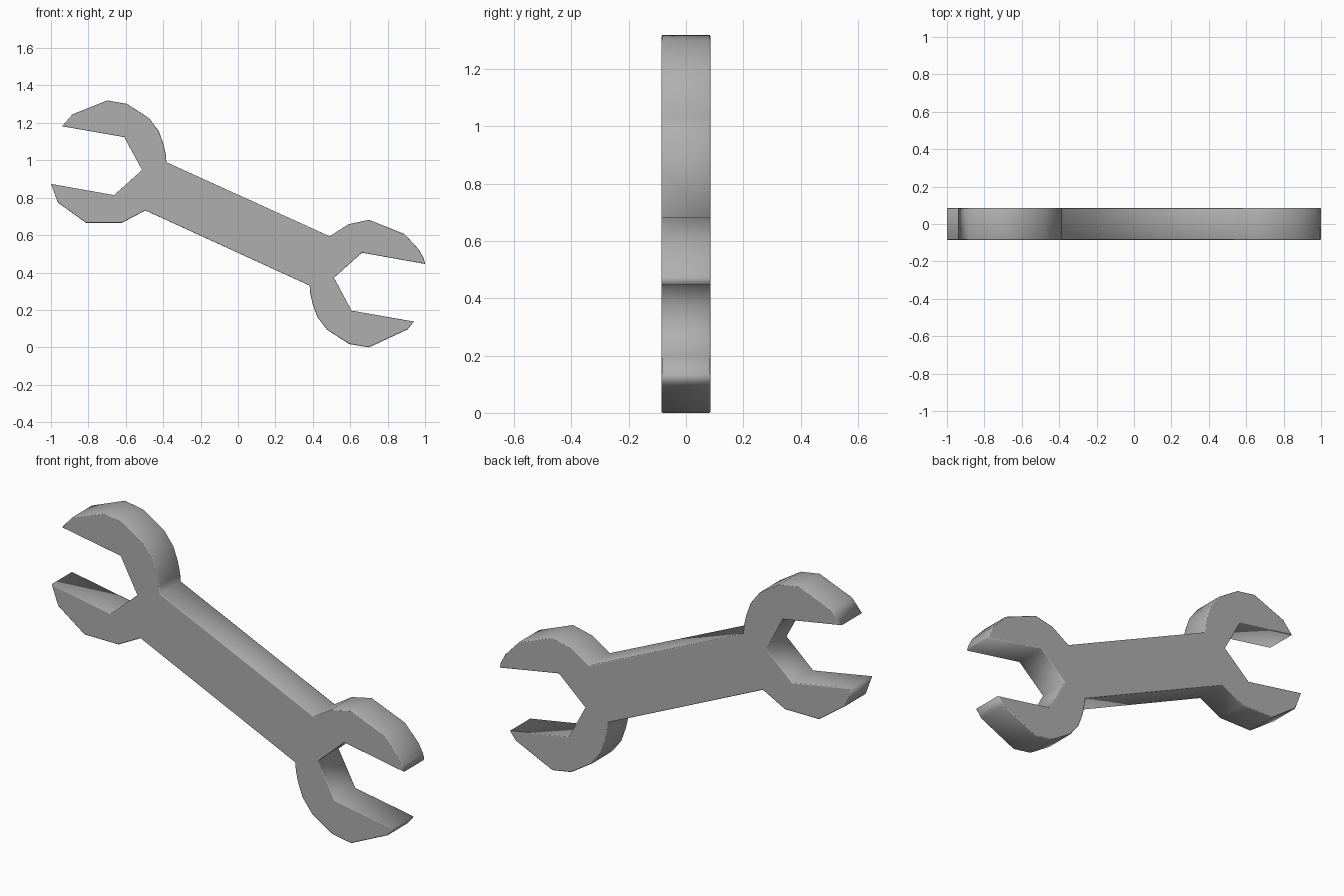
import bpy, bmesh

if "Cube" in bpy.data.objects:
    bpy.data.objects.remove(bpy.data.objects["Cube"])

HALF_THICK = 0.085
MID_Z = 0.66


def turned(points):
    """Half turn about the wrench centre."""
    return [(-x, 2 * MID_Z - z) for x, z in points]


# Right-hand jaw opening, from the upper tip to the lower tip
opening = [(1.0, 0.446), (0.663, 0.506), (0.513, 0.372), (0.608, 0.196), (0.941, 0.138)]

# Large lobe of each head, from its tip round to the handle
right_tip, left_tip = (0.907, 0.096), (-0.885, 1.246)
big_lobe = [(0.70, 0.0), (0.594, 0.018), (0.476, 0.094),
            (0.424, 0.162), (0.398, 0.235), (0.386, 0.29), (0.383, 0.33)]

# Small lobe of each head
right_small = [(0.49, 0.594), (0.59, 0.658), (0.70, 0.682), (0.89, 0.606),
               (0.968, 0.522), (0.993, 0.475)]
left_small = [(-0.495, 0.732), (-0.62, 0.666), (-0.813, 0.666), (-0.963, 0.774)]

outline = (right_small + opening + [right_tip] + big_lobe
           + left_small + turned(opening) + [left_tip] + turned(big_lobe))

# Open-ended wrench: flat outline extruded through its thickness
bm = bmesh.new()
face = bm.faces.new([bm.verts.new((x, -HALF_THICK, z)) for x, z in outline])
ext = bmesh.ops.extrude_face_region(bm, geom=[face], use_keep_orig=True)
moved = [g for g in ext["geom"] if isinstance(g, bmesh.types.BMVert)]
bmesh.ops.translate(bm, verts=moved, vec=(0, 2 * HALF_THICK, 0))
bmesh.ops.recalc_face_normals(bm, faces=bm.faces[:])

# Fine rounded rim around both flat faces
rims = [e for e in bm.edges if abs(e.verts[0].co.y - e.verts[1].co.y) < 1e-5]
bmesh.ops.bevel(bm, geom=rims, offset=0.004, offset_type='OFFSET', segments=2,
                profile=0.5, affect='EDGES')

# Flat front and back, smooth sides
bm.normal_update()
for f in bm.faces:
    f.smooth = abs(f.normal.y) < 0.99

mesh = bpy.data.meshes.new("wrench")
bm.to_mesh(mesh)
bm.free()
wrench = bpy.data.objects.new("wrench", mesh)
bpy.context.collection.objects.link(wrench)

# Dark grey metal
steel = bpy.data.materials.new("dark_steel")
steel.diffuse_color = (0.43, 0.43, 0.43, 1.0)
steel.use_nodes = True
steel.node_tree.nodes["Principled BSDF"].inputs["Base Color"].default_value = steel.diffuse_color
mesh.materials.append(steel)
